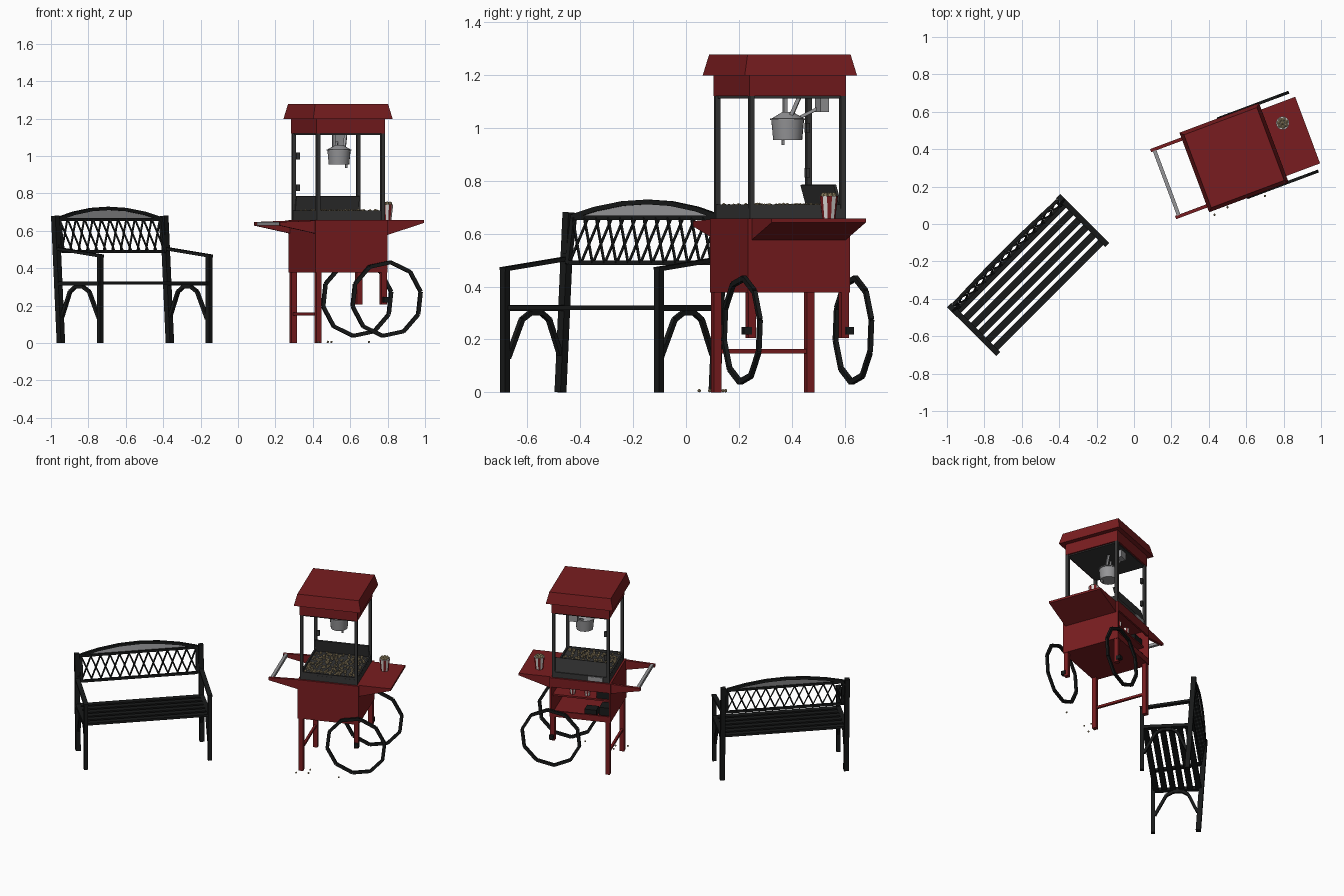
import bpy, bmesh, math, random
from mathutils import Vector, Matrix

random.seed(4)
if "Cube" in bpy.data.objects:
    bpy.data.objects.remove(bpy.data.objects["Cube"])


def material(name, r, g, b):
    m = bpy.data.materials.new(name)
    m.use_nodes = True
    m.diffuse_color = (r, g, b, 1)
    m.node_tree.nodes["Principled BSDF"].inputs["Base Color"].default_value = (r, g, b, 1)
    return m


RED = material("cart red", .19, .012, .014)
BLACK = material("iron black", .009, .01, .01)
DARK = material("dark steel", .035, .035, .035)
GREY = material("steel grey", .3, .3, .31)
WHITE = material("paper white", .7, .68, .66)
CORN = material("popcorn", .42, .33, .18)

# Local frames of the two props
BENCH = Matrix.Translation((-.567, -.272, 0)) @ Matrix.Rotation(math.radians(45), 4, 'Z')
CART = Matrix.Translation((.535, .355, 0)) @ Matrix.Rotation(math.radians(20.5), 4, 'Z')


def finish(name, bm, frame, *mats, smooth=False):
    bmesh.ops.recalc_face_normals(bm, faces=bm.faces)
    me = bpy.data.meshes.new(name)
    bm.to_mesh(me)
    bm.free()
    for m in mats:
        me.materials.append(m)
    ob = bpy.data.objects.new(name, me)
    ob.matrix_world = frame
    bpy.context.collection.objects.link(ob)
    if smooth:
        bpy.ops.object.select_all(action='DESELECT')
        ob.select_set(True)
        bpy.context.view_layer.objects.active = ob
        bpy.ops.object.shade_smooth_by_angle()
    return ob


def beam(bm, a, b, w, d=None):
    a, b = Vector(a), Vector(b)
    rot = (b - a).to_track_quat('Z', 'Y').to_matrix().to_4x4()
    size = Matrix.Diagonal((w, d or w, (b - a).length, 1))
    bmesh.ops.create_cube(bm, matrix=Matrix.Translation((a + b) / 2) @ rot @ size)


def box(bm, x0, x1, y0, y1, z0, z1):
    mid = Vector((x0 + x1, y0 + y1, z0 + z1)) / 2
    size = Matrix.Diagonal((x1 - x0, y1 - y0, z1 - z0, 1))
    bmesh.ops.create_cube(bm, matrix=Matrix.Translation(mid) @ size)


def path(bm, pts, w, d=None):
    for a, b in zip(pts, pts[1:]):
        beam(bm, a, b, w, d)


def tube(bm, x, y, z0, z1, r0, r1, n, turn=0):
    mat = Matrix.Translation((x, y, (z0 + z1) / 2)) @ Matrix.Rotation(turn, 4, 'Z')
    bmesh.ops.create_cone(bm, cap_ends=True, segments=n, radius1=r0, radius2=r1,
                          depth=z1 - z0, matrix=mat)


def square(bm, z0, z1, s0, s1):
    tube(bm, 0, 0, z0, z1, s0 / math.sqrt(2), s1 / math.sqrt(2), 4, math.pi / 4)


def prism(bm, profile, y0, y1):
    f = bm.faces.new([bm.verts.new((x, y0, z)) for x, z in profile])
    new = bmesh.ops.extrude_face_region(bm, geom=[f])["geom"]
    bmesh.ops.translate(bm, verts=[v for v in new if isinstance(v, bmesh.types.BMVert)],
                        vec=(0, y1 - y0, 0))


# ---------------- Bench ----------------
bm = bmesh.new()
for s in (-1, 1):
    x = s * .412
    beam(bm, (x, .125, 0), (x, .168, .68), .032)
    beam(bm, (x, -.172, 0), (x, -.172, .465), .026)
    beam(bm, (x, .155, .505), (x, -.185, .465), .03, .016)
finish("bench_legs_and_arms", bm, BENCH, BLACK)

bm = bmesh.new()
for s in (-1, 1):
    x = s * .408
    path(bm, [(x, -.16, .13), (x, -.085, .275), (x, -.04, .3), (x, .02, .3),
              (x, .06, .275), (x, .12, .14)], .018)
finish("bench_braces", bm, BENCH, BLACK)

bm = bmesh.new()
for i in range(6):
    y = -.152 + i * .056
    box(bm, -.41, .41, y - .019, y + .019, .312, .328)
for s in (-1, 1):
    box(bm, s * .412 - .015, s * .412 + .015, -.175, .145, .308, .33)
finish("bench_seat", bm, BENCH, BLACK)


def back(x, z):
    """Point on the leaning plane of the backrest."""
    return (x, .14 + (z - .49) * .17, z)


def arch(x):
    return .665 + .055 * (1 - (x / .385) ** 2)


bm = bmesh.new()
for z in (.49, .66):
    beam(bm, back(-.385, z), back(.385, z), .016)
arch_x = [-.385, -.27, -.13, 0, .13, .27, .385]
path(bm, [back(x, arch(x)) for x in arch_x], .018)
for s in (-1, 1):
    beam(bm, back(s * .385, .485), back(s * .385, .67), .018)
    for z in (.52, .64):
        beam(bm, back(s * .38, z), back(s * .412, z), .014)
finish("bench_back_frame", bm, BENCH, BLACK)

bm = bmesh.new()
for s in (-1, 1):
    for i in range(12):
        x = -.35 + i * .7 / 11
        lo, hi = (max(-.385, min(.385, x + k * s * .036)) for k in (-1, 1))
        off = Vector((0, s * .006, 0))
        beam(bm, Vector(back(lo, .49)) + off, Vector(back(hi, .66)) + off, .008)
finish("bench_lattice", bm, BENCH, BLACK)

bm = bmesh.new()
outline = [back(-.385, .66), back(.385, .66)] + [back(x, arch(x)) for x in arch_x[::-1]]
bm.faces.new([bm.verts.new(p) for p in outline])
finish("bench_arch_mesh", bm, BENCH, GREY)

# ---------------- Cart body ----------------
bm = bmesh.new()
H = .206
box(bm, -H, H, -H, -H + .012, .378, .655)
for s in (-1, 1):
    box(bm, s * H - .006 - s * .006, s * H + .006 - s * .006, -H, H, .378, .655)
box(bm, -H, H, -H, H, .378, .392)
box(bm, -H, H, -H, H, .635, .657)
box(bm, -H, H, H - .012, H, .59, .64)
box(bm, -H, H, H - .012, H, .385, .42)
finish("cart_body", bm, CART, RED)

bm = bmesh.new()
prism(bm, [(.2, .575), (.2, .657), (.42, .657), (.42, .642)], -.19, .19)
finish("side_shelf", bm, CART, RED)

bm = bmesh.new()
for y in (-.2, .182):
    prism(bm, [(-.2, .585), (-.2, .655), (-.405, .647), (-.405, .628)], y, y + .018)
finish("handle_brackets", bm, CART, RED)
bm = bmesh.new()
beam(bm, (-.385, -.185, .638), (-.385, .185, .638), .02)
finish("handle_bar", bm, CART, GREY)

bm = bmesh.new()
for s in (-1, 1):
    beam(bm, (-.185, s * .188, 0), (-.185, s * .188, .38), .03)
    beam(bm, (.188, s * .188, .205), (.188, s * .188, .38), .03)
beam(bm, (-.185, -.188, .155), (-.185, .188, .155), .016)
finish("cart_legs", bm, CART, RED)

# Spokeless wheels with small hubs
for s, side in ((-1, "front"), (1, "back")):
    bm = bmesh.new()
    rim = [(.193 + .198 * math.cos(i * math.pi / 5 + .2), s * .225,
            .235 + .198 * math.sin(i * math.pi / 5 + .2)) for i in range(11)]
    path(bm, rim, .016, .02)
    beam(bm, (.193, s * .19, .232), (.193, s * .222, .232), .028)
    finish(side + "_wheel", bm, CART, BLACK)

# ---------------- Popping cabinet ----------------
bm = bmesh.new()
square(bm, 1.12, 1.2, .39, .39)
square(bm, 1.198, 1.277, .454, .416)
finish("cabinet_roof", bm, CART, RED)

bm = bmesh.new()
for x in (-1, 1):
    for y in (-1, 1):
        beam(bm, (x * .184, y * .184, .655), (x * .184, y * .184, 1.122), .02)
square(bm, 1.112, 1.121, .37, .37)
for z in (.83, 1.0):
    box(bm, -.175, -.155, .165, .18, z - .018, z + .018)
finish("cabinet_posts", bm, CART, DARK)

bm = bmesh.new()
square(bm, .655, .695, .385, .385)
for s in (-1, 1):
    box(bm, s * .187 - .005, s * .187 + .005, -.19, .19, .69, .71)
box(bm, -.19, .19, -.192, -.182, .69, .71)
beam(bm, (0, .182, .69), (0, .155, .785), .36, .01)
finish("popcorn_tray", bm, CART, DARK)
bm = bmesh.new()
box(bm, -.15, -.05, .192, .197, .662, .692)
finish("tray_door", bm, CART, GREY)


def kernel(bm, x, y, z, r):
    bmesh.ops.create_icosphere(bm, subdivisions=1, radius=r,
                               matrix=Matrix.Translation((x, y, z)))


bm = bmesh.new()
for i in range(260):
    kernel(bm, random.uniform(-.172, .172), random.uniform(-.172, .16),
           random.uniform(.694, .708), random.uniform(.006, .01))
finish("popcorn_heap", bm, CART, CORN)
bm = bmesh.new()
for x, y in ((.43, .05), (.5, .09), (.7, .15), (.48, .14)):
    kernel(bm, x, y, .006, .007)
finish("spilled_popcorn", bm, Matrix(), CORN)

# Kettle, lid, hanging rods and drive
KX, KY = .015, .026
bm = bmesh.new()
tube(bm, KX, KY, .955, 1.03, .055, .062, 20)
tube(bm, KX, KY, 1.03, 1.036, .067, .067, 20)
tube(bm, KX, KY, 1.036, 1.06, .06, .02, 20)
finish("kettle", bm, CART, GREY, smooth=True)
bm = bmesh.new()
beam(bm, (KX - .03, KY, 1.03), (KX - .03, KY, 1.12), .014)
beam(bm, (KX + .03, KY, 1.04), (KX + .05, KY + .03, 1.12), .014)
beam(bm, (KX, KY + .05, 1.04), (KX + .04, KY + .13, 1.085), .012)
box(bm, .03, .09, .13, .165, 1.06, 1.115)
beam(bm, (KX + .03, KY - .03, .935), (KX + .03, KY - .03, .96), .01)
finish("kettle_hanger", bm, CART, GREY)


# ---------------- Striped paper cups ----------------
def cup(name, x, y, z, h):
    bm = bmesh.new()
    tube(bm, x, y, z, z + h, h * .3, h * .42, 12)
    for f in bm.faces:
        c = f.calc_center_median() - Vector((x, y, z))
        if abs(f.normal.z) < .9:
            f.material_index = int((math.atan2(c.y, c.x) + math.tau) / (math.tau / 12)) % 2
    for i in range(8):
        before = set(bm.faces)
        a = i * math.tau / 7
        r = h * .24 if i < 7 else 0
        kernel(bm, x + r * math.cos(a), y + r * math.sin(a), z + h * 1.03, h * .14)
        for f in set(bm.faces) - before:
            f.material_index = 2
    finish(name, bm, CART, WHITE, RED, CORN)


cup("shelf_cup", .308, .082, .657, .085)
for i, x in enumerate((.07, -.03)):
    cup("stored_cup_%d" % (i + 1), x, .13, .525, .055)

# Storage shelf and dark supplies inside the open back
bm = bmesh.new()
box(bm, -.2, .2, -.2, .17, .512, .524)
finish("storage_shelf", bm, CART, RED)
bm = bmesh.new()
box(bm, -.19, -.1, .1, .16, .524, .575)
box(bm, -.1, -.02, .1, .17, .392, .44)
box(bm, -.19, -.12, .08, .17, .392, .465)
finish("stored_supplies", bm, CART, BLACK)
